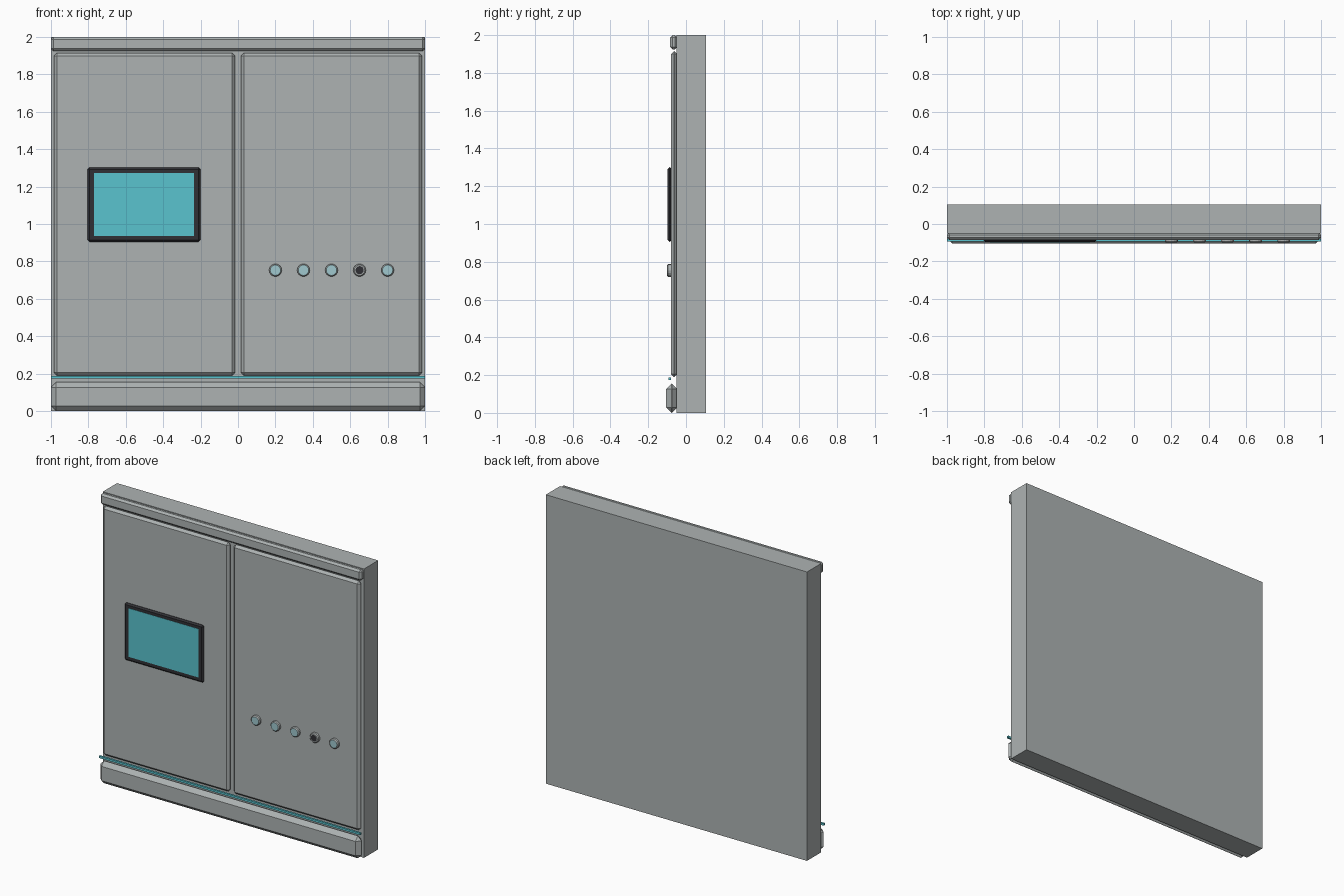
import bpy
import bmesh
from math import pi
from mathutils import Matrix

if "Cube" in bpy.data.objects:
    bpy.data.objects.remove(bpy.data.objects["Cube"], do_unlink=True)


def material(name, r, g, b):
    m = bpy.data.materials.new(name)
    m.use_nodes = True
    m.diffuse_color = (r, g, b, 1)
    m.node_tree.nodes["Principled BSDF"].inputs["Base Color"].default_value = (r, g, b, 1)
    return m


grey = material("metal grey", 0.42, 0.45, 0.45)
dark = material("dark frame", 0.03, 0.03, 0.035)
cyan = material("cyan glow", 0.1, 0.55, 0.62)
pale = material("pale cyan", 0.35, 0.58, 0.62)


def finish(name, bm, mats):
    mesh = bpy.data.meshes.new(name)
    bm.to_mesh(mesh)
    bm.free()
    for m in mats:
        mesh.materials.append(m)
    obj = bpy.data.objects.new(name, mesh)
    bpy.context.collection.objects.link(obj)
    return obj


def box(name, x, y, z, mat, bevel=0):
    """Box between the (low, high) limits on each axis, with chamfered edges."""
    bm = bmesh.new()
    size = [b - a for a, b in (x, y, z)]
    centre = [(a + b) / 2 for a, b in (x, y, z)]
    bmesh.ops.create_cube(bm, size=1, matrix=Matrix.Translation(centre) @ Matrix.Diagonal((*size, 1)))
    if bevel:
        bmesh.ops.bevel(bm, geom=bm.edges[:], offset=bevel, segments=1, affect='EDGES')
    return finish(name, bm, [mat])


def button(name, x, z, cap, cap_radius):
    """Tapered round collar whose front holds a coloured cap."""
    bm = bmesh.new()
    turn = Matrix.Rotation(pi / 2, 4, 'X')
    bmesh.ops.create_cone(bm, cap_ends=True, segments=16, radius1=0.034, radius2=0.034,
                          depth=0.03, matrix=Matrix.Translation((x, -0.085, z)) @ turn)
    front = min(bm.faces, key=lambda f: f.calc_center_median().y)
    bmesh.ops.bevel(bm, geom=front.edges[:], offset=0.006, segments=1, affect='EDGES')
    front = min(bm.faces, key=lambda f: f.calc_center_median().y)
    inset = 0.028 - cap_radius
    if inset > 0:
        bmesh.ops.inset_region(bm, faces=[front], thickness=inset)
    front.material_index = 1
    return finish(name, bm, [grey, cap])


# Wall slab, doors and trims
box("wall_slab", (-1, 1), (-0.05, 0.105), (0, 2), grey)
for side, sx in (("right", -1), ("left", 1)):
    box(side + "_panel", sorted((sx * 0.015, sx * 0.985)), (-0.08, -0.045), (0.19, 1.915), grey, 0.02 * 0.8)
box("top_trim", (-1, 1), (-0.085, -0.045), (1.925, 2), grey, 0.013)
box("bottom_bumper", (-1, 1), (-0.105, -0.047), (0, 0.155), grey, 0.028)
box("light_strip", (-1, 1), (-0.093, -0.079), (0.173, 0.187), cyan)

# Display
box("display_frame", (-0.805, -0.2), (-0.097, -0.075), (0.905, 1.302), dark, 0.01)
box("display_screen", (-0.77, -0.235), (-0.099, -0.095), (0.937, 1.273), cyan)

# Row of buttons, one of them dark
for i in range(5):
    is_dark = i == 3
    button(f"button_{i + 1}", 0.2 + 0.15 * i, 0.753, dark if is_dark else pale, 0.022 if is_dark else 0.028)
